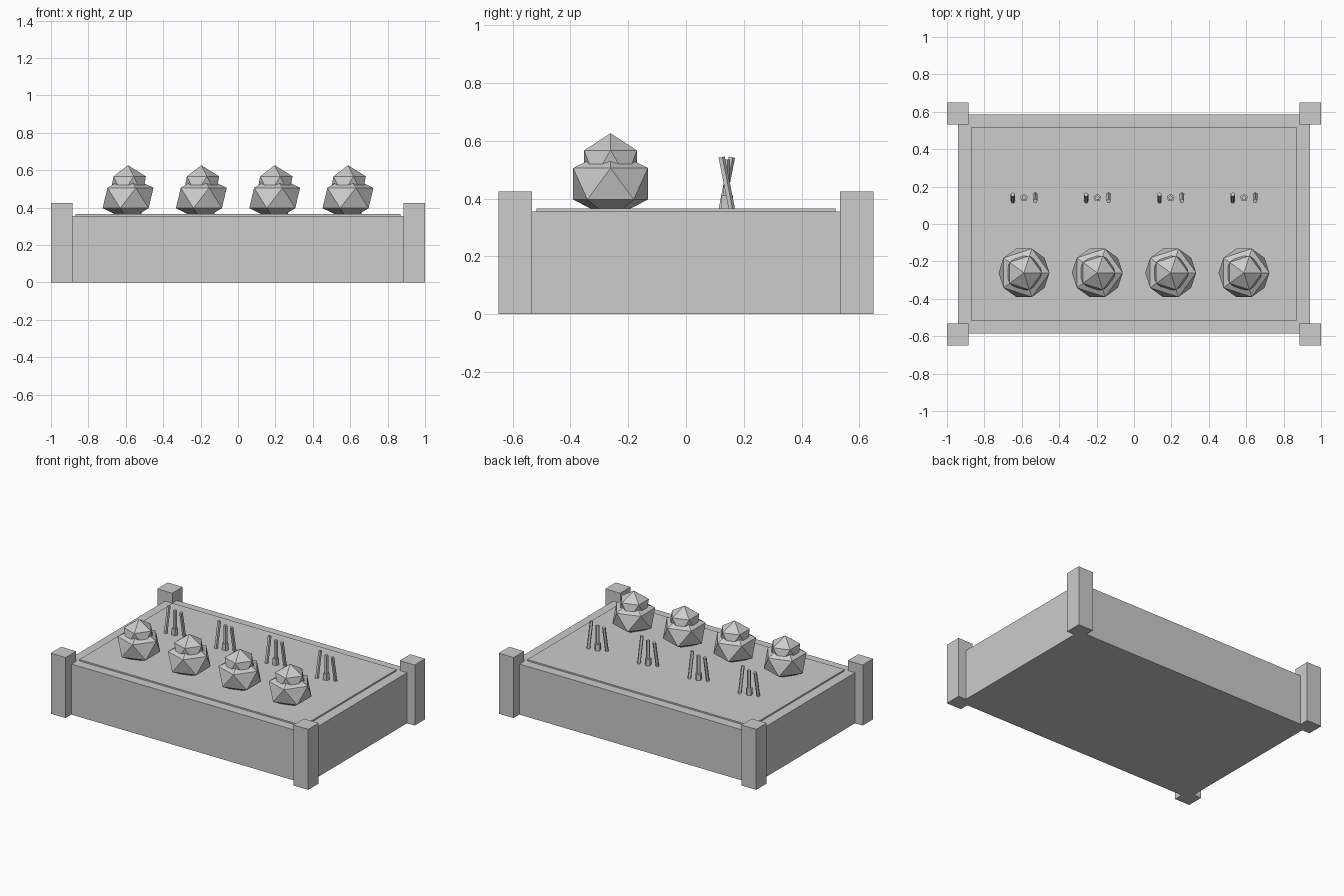
import bpy
from math import radians

cube = bpy.data.objects.get("Cube")
if cube:
    bpy.data.objects.remove(cube, do_unlink=True)

# One plain grey for everything
GREY = (0.604, 0.604, 0.604, 1)
mat = bpy.data.materials.new("plain_grey")
mat.use_nodes = True
mat.diffuse_color = GREY
mat.node_tree.nodes["Principled BSDF"].inputs["Base Color"].default_value = GREY


def finish(name):
    ob = bpy.context.object
    ob.name = name
    ob.data.materials.append(mat)
    return ob


def box(name, x, y, z0, z1, sx, sy):
    bpy.ops.mesh.primitive_cube_add(size=1, location=(x, y, (z0 + z1) / 2))
    ob = finish(name)
    ob.scale = (sx, sy, z1 - z0)
    return ob


def ball(name, x, y, z, r, squash=1):
    bpy.ops.mesh.primitive_ico_sphere_add(subdivisions=1, radius=r, location=(x, y, z))
    finish(name).scale = (1, 1, squash)


def stick(name, x, y, z0, z1, r, tilt=0):
    bpy.ops.mesh.primitive_cylinder_add(
        vertices=5, radius=r, depth=z1 - z0,
        location=(x, y, (z0 + z1) / 2), rotation=(radians(tilt), 0, 0))
    finish(name)


# Planter bed with its soil
SOIL = 0.365
box("bed", 0, 0, 0, 0.355, 1.88, 1.17)
box("soil", 0, 0, 0.3, SOIL, 1.74, 1.036)

# Corner posts
for side, sx in (("right", -1), ("left", 1)):
    for end, sy in (("front", -1), ("back", 1)):
        box(f"post_{end}_{side}", sx * 0.942, sy * 0.591, 0, 0.425, 0.116, 0.116)

# Front row of leafy heads, back row of shoots
for i in range(4):
    x = (i - 1.5) * 0.392
    ball(f"leaf_head_{i}", x, -0.261, 0.451, 0.152, 0.8)
    ball(f"leaf_crown_{i}", x, -0.261, 0.519, 0.107)
    stick(f"shoot_right_{i}", x - 0.06, 0.14, SOIL - 0.005, 0.545, 0.012, -11)
    stick(f"shoot_left_{i}", x + 0.06, 0.14, SOIL - 0.005, 0.545, 0.012, 11)
    stick(f"shoot_middle_{i}", x, 0.14, SOIL - 0.005, 0.535, 0.013)
    stick(f"shoot_base_{i}", x, 0.14, SOIL - 0.005, 0.41, 0.022)
